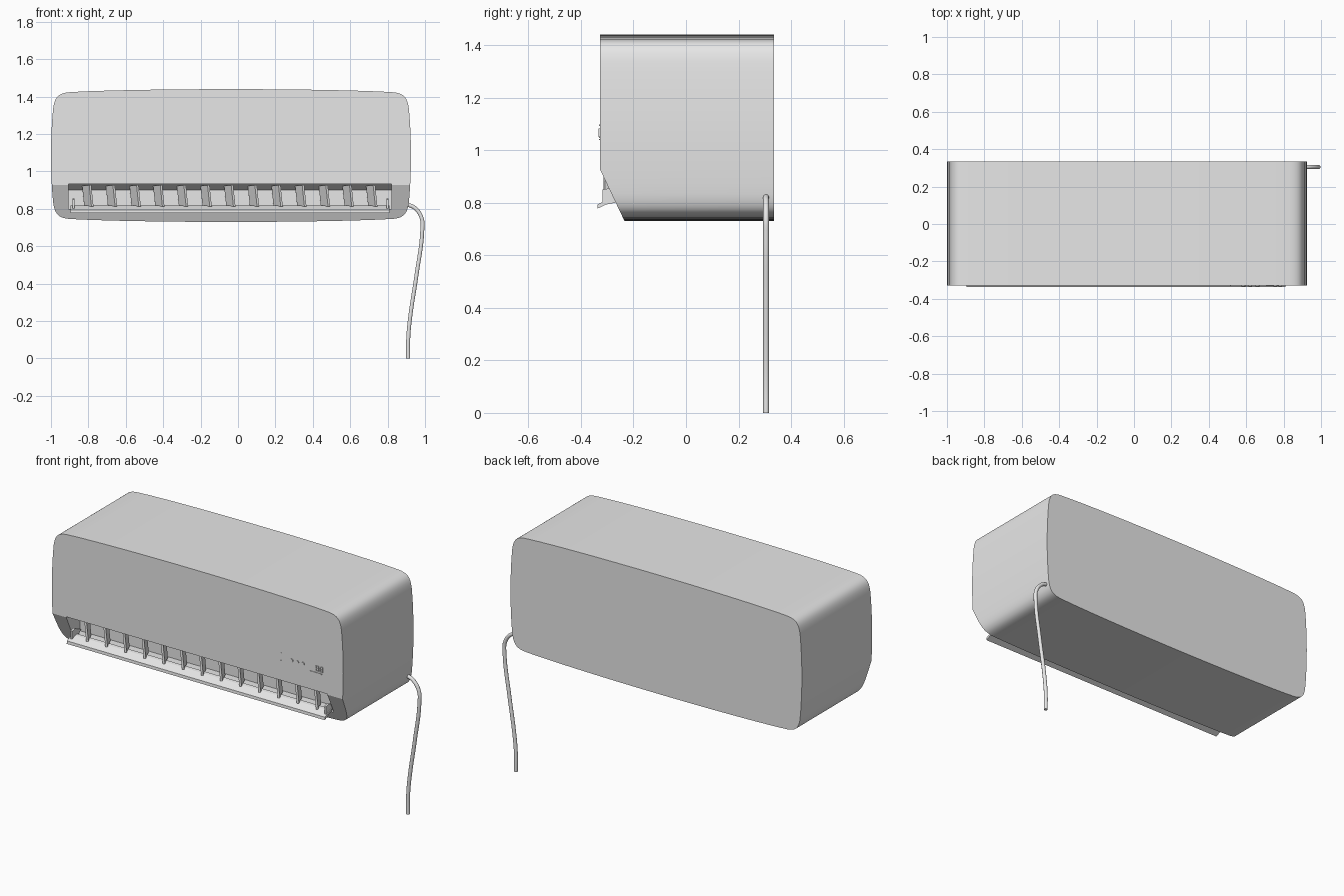
import bpy, bmesh, math
from mathutils import Vector, Matrix
from mathutils.geometry import interpolate_bezier

cube = bpy.data.objects.get("Cube")
if cube:
    bpy.data.objects.remove(cube, do_unlink=True)

# One plain grey plastic
grey = bpy.data.materials.new("grey_plastic")
grey.use_nodes = True
grey.diffuse_color = (0.8, 0.8, 0.8, 1)
grey.node_tree.nodes["Principled BSDF"].inputs["Base Color"].default_value = (0.8, 0.8, 0.8, 1)


def finish(name, bm, smooth=None):
    bmesh.ops.recalc_face_normals(bm, faces=bm.faces)
    mesh = bpy.data.meshes.new(name)
    bm.to_mesh(mesh)
    bm.free()
    obj = bpy.data.objects.new(name, mesh)
    bpy.context.collection.objects.link(obj)
    mesh.materials.append(grey)
    if smooth:
        select(obj)
        bpy.ops.object.shade_smooth_by_angle(angle=math.radians(smooth))
    return obj


def select(obj):
    bpy.ops.object.select_all(action='DESELECT')
    obj.select_set(True)
    bpy.context.view_layer.objects.active = obj


def add_box(bm, centre, size, turn=None):
    mat = Matrix.Translation(centre) @ (turn or Matrix()) @ Matrix.Diagonal((*size, 1))
    bmesh.ops.create_cube(bm, size=1, matrix=mat)


def add_prism(bm, profile, x0, x1):
    """Extrude a (y, z) profile along x."""
    face = bm.faces.new([bm.verts.new((x0, y, z)) for y, z in profile])
    new = bmesh.ops.extrude_face_region(bm, geom=[face])["geom"]
    bmesh.ops.translate(bm, vec=(x1 - x0, 0, 0),
                        verts=[v for v in new if isinstance(v, bmesh.types.BMVert)])


# Casing: bulged rounded rectangle, extruded front to back
MID_X, MID_Z, FRONT, BACK = -0.0375, 1.085, -0.328, 0.335
spans = [((0, .355), (.4, .355), (.75, .347), (.87, .338), 10),
         ((.87, .338), (.925, .332), (.943, .31), (.951, .25), 12),
         ((.951, .25), (.957, .19), (.9625, .1), (.9625, 0), 6)]
quarter = []
for a, b, c, d, n in spans:
    quarter += interpolate_bezier(*[Vector((*p, 0)) for p in (a, b, c, d)], n)[:-1]
quarter.append(Vector((.9625, 0, 0)))
right_half = quarter + [Vector((p.x, -p.y, 0)) for p in quarter[-2::-1]]
outline = right_half + [Vector((-p.x, p.y, 0)) for p in right_half[-2:0:-1]]

bm = bmesh.new()
face = bm.faces.new([bm.verts.new((MID_X + p.x, FRONT, MID_Z + p.y)) for p in outline])
new = bmesh.ops.extrude_face_region(bm, geom=[face])["geom"]
bmesh.ops.translate(bm, vec=(0, BACK - FRONT, 0),
                    verts=[v for v in new if isinstance(v, bmesh.types.BMVert)])
# Sloping lower front
cut = bmesh.ops.bisect_plane(bm, geom=bm.verts[:] + bm.edges[:] + bm.faces[:],
                             plane_co=(0, FRONT, 0.928), plane_no=(0, -0.2, -0.095),
                             clear_outer=True)["geom_cut"]
bmesh.ops.holes_fill(bm, edges=[e for e in cut if isinstance(e, bmesh.types.BMEdge)])
casing = finish("casing", bm)

# Air outlet recess
bm = bmesh.new()
add_prism(bm, [(-.45, .8), (-.2, .8), (-.2, .9), (-.25, .932), (-.45, .932)], -.905, .82)
cutter = finish("outlet_cutter", bm)
cutter.hide_render = True
mod = casing.modifiers.new("outlet", 'BOOLEAN')
mod.operation, mod.solver, mod.object = 'DIFFERENCE', 'EXACT', cutter
select(casing)
bpy.ops.object.modifier_apply(modifier="outlet")
bpy.data.objects.remove(cutter, do_unlink=True)
select(casing)
bpy.ops.object.shade_smooth_by_angle(angle=math.radians(25))

# Row of slightly leaning vertical vanes
bm = bmesh.new()
for i in range(13):
    lean = Matrix.Rotation(math.radians(-6), 4, 'Y') @ Matrix.Rotation(math.radians(25), 4, 'Z')
    add_box(bm, (-.803 + i * .1265, -.27, .868), (.012, .09, .115), lean)
finish("outlet_vanes", bm)

# Tilted air flap with a raised rear lip
bm = bmesh.new()
add_prism(bm, [(-.338, .777), (-.336, .794), (-.29, .815), (-.272, .818), (-.272, .808), (-.285, .803)],
          -.895, .81)
finish("air_flap", bm)

# Flap hinge arms at each end of the outlet
bm = bmesh.new()
for x in (-.885, .793):
    add_prism(bm, [(-.318, .79), (-.318, .85), (-.29, .855), (-.23, .83), (-.27, .80)], x, x + .012)
finish("flap_hinges", bm)

# Control buttons, indicator marks and display plate on the front
bm = bmesh.new()
for x in (.585, .622, .66):
    mat = Matrix.Translation((x, FRONT - .002, 1.07)) @ Matrix.Rotation(math.pi / 2, 4, 'X')
    bmesh.ops.create_cone(bm, cap_ends=True, segments=20, radius1=.01, radius2=.01, depth=.006, matrix=mat)
finish("control_buttons", bm, 40)
bm = bmesh.new()
for x in (.755, .782):
    for side in (-1, 1):
        add_box(bm, (x + side * .008, FRONT - .002, 1.067), (.004, .006, .03))
    for z in (1.053, 1.067, 1.081):
        add_box(bm, (x, FRONT - .002, z), (.014, .006, .004))
add_box(bm, (.745, FRONT - .001, 1.04), (.08, .004, .004))
for z in (1.05, 1.095):
    add_box(bm, (.515, FRONT - .001, z), (.006, .004, .006))
finish("display_marks", bm)

# Drain hose hanging from the side
curve = bpy.data.curves.new("drain_hose", 'CURVE')
curve.dimensions = '3D'
curve.bevel_depth, curve.bevel_resolution, curve.use_fill_caps = .011, 3, True
curve.resolution_u = 8
path = [(.90, .825), (.945, .805), (.982, .75), (.985, .68), (.955, .45), (.918, .2), (.91, .1), (.91, 0)]
spline = curve.splines.new('BEZIER')
spline.bezier_points.add(len(path) - 1)
for point, (x, z) in zip(spline.bezier_points, path):
    point.co = (x, .305, z)
    point.handle_left_type = point.handle_right_type = 'AUTO'
curve.materials.append(grey)
hose = bpy.data.objects.new("drain_hose", curve)
bpy.context.collection.objects.link(hose)
